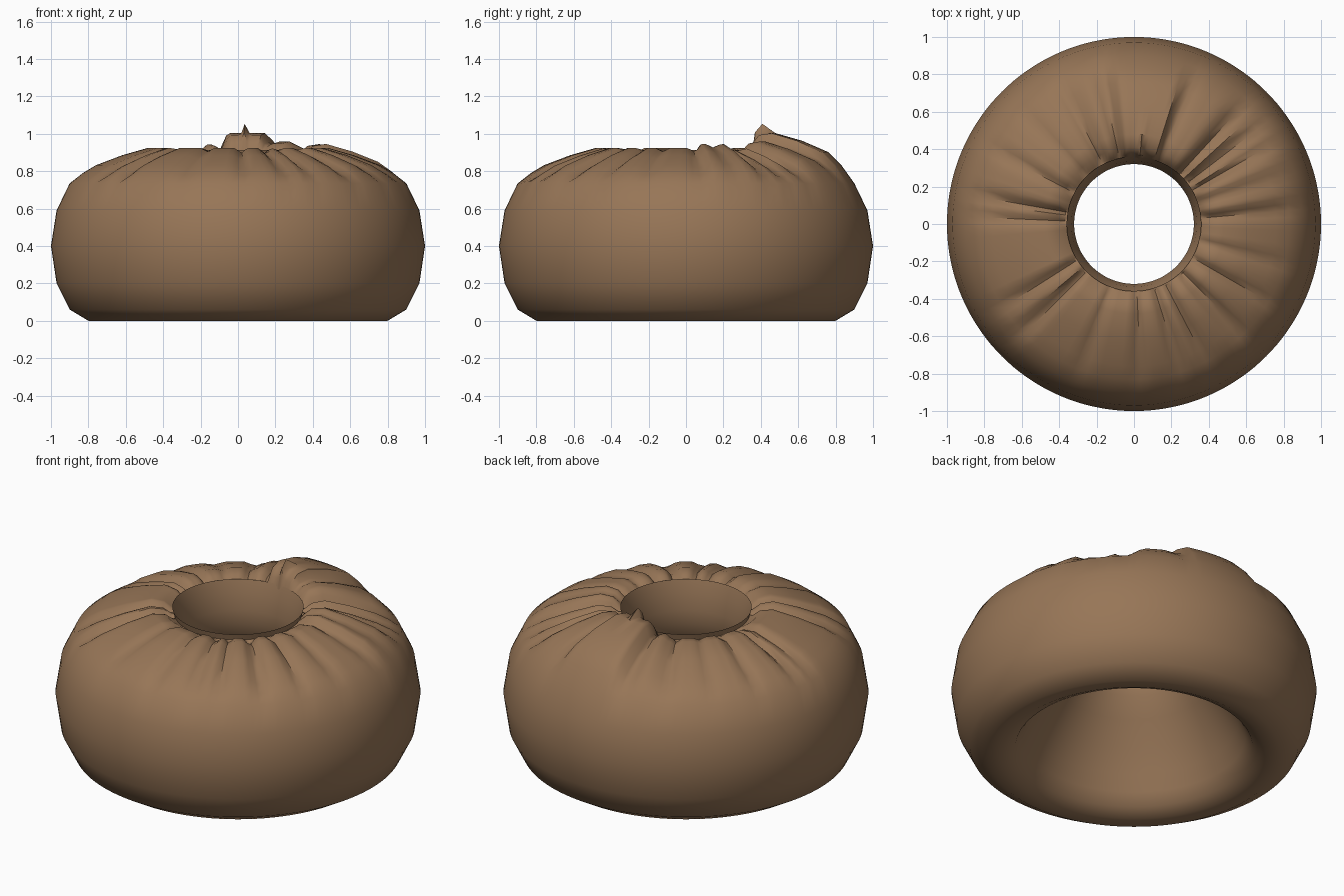
import bpy, bmesh, math

if "Cube" in bpy.data.objects:
    bpy.data.objects.remove(bpy.data.objects["Cube"])

brown = bpy.data.materials.new("brown_leather")
brown.diffuse_color = (0.31, 0.18, 0.095, 1)
brown.use_nodes = True
brown.node_tree.nodes["Principled BSDF"].inputs["Base Color"].default_value = brown.diffuse_color

SEG = 144
# closed cross-section (radius, height): outside, top, lip, flared inner wall, underside
PROFILE = [(0.80, 0.0), (0.90, 0.06), (0.97, 0.20), (1.0, 0.40), (0.97, 0.59),
           (0.90, 0.735), (0.83, 0.79), (0.76, 0.832), (0.62, 0.885), (0.48, 0.925),
           (0.41, 0.915), (0.37, 0.885), (0.35, 0.875), (0.36, 0.912),
           (0.335, 0.84), (0.32, 0.74), (0.32, 0.66), (0.35, 0.57), (0.42, 0.46),
           (0.50, 0.33), (0.57, 0.20), (0.61, 0.11), (0.65, 0.04), (0.72, 0.005)]
# share of the fold height carried by each profile point
REACH = {6: 0.55, 7: 0.9, 8: 1.0, 9: 1.0, 10: 1.0, 11: 0.8}

# gathers: (angle, half width, height), grooves negative
FOLDS = [(38, 4, -.045), (47, 3, -.05), (30, 3, -.03), (102, 3, -.03), (118, 3, -.03),
         (135, 4, -.015), (152, 3, -.03), (170, 3, -.04), (177, 3, -.035), (212, 3, -.035),
         (224, 3, -.05), (250, 4, -.02), (272, 3, -.03), (288, 4, -.035), (298, 3, -.035),
         (314, 4, -.05), (330, 3, -.03), (345, 4, -.02), (5, 3, -.02), (18, 4, -.02)]
# raised flaps: (start angle, end angle, height)
FLAPS = [(72, 97, .06), (54, 110, .018), (10, 26, .02), (48, 64, .015)]


def fold_height(deg):
    h = 0
    for a, w, amp in FOLDS:
        d = abs((deg - a + 180) % 360 - 180)
        h += amp * max(0, 1 - d / (w + 1))
    for a, b, amp in FLAPS:
        h += amp * max(0, min(1, (deg - a) / 2.5 + 1, (b - deg) / 2.5 + 1))
    return h


def spike(deg):
    # one pinched fold standing at the back of the lip
    return .06 * max(0, 1 - abs(deg - 85) / 3)


# cushion ring with an open centre and gathered top
bm = bmesh.new()
rings = []
for i in range(SEG):
    deg = 360 * i / SEG
    t = math.radians(deg)
    ring = []
    for k, (r, z) in enumerate(PROFILE):
        z += fold_height(deg) * REACH.get(k, 0)
        if k in (10, 11):
            z += spike(deg)
        ring.append(bm.verts.new((r * math.cos(t), r * math.sin(t), z)))
    rings.append(ring)
n = len(PROFILE)
for i in range(SEG):
    a, b = rings[i], rings[(i + 1) % SEG]
    for k in range(n):
        bm.faces.new((a[k], b[k], b[(k + 1) % n], a[(k + 1) % n]))
bmesh.ops.recalc_face_normals(bm, faces=bm.faces)
mesh = bpy.data.meshes.new("cushion_ring")
bm.to_mesh(mesh)
bm.free()
mesh.materials.append(brown)
obj = bpy.data.objects.new("cushion_ring", mesh)
bpy.context.collection.objects.link(obj)
bpy.context.view_layer.objects.active = obj
obj.select_set(True)
bpy.ops.object.shade_smooth_by_angle(angle=math.radians(50))
